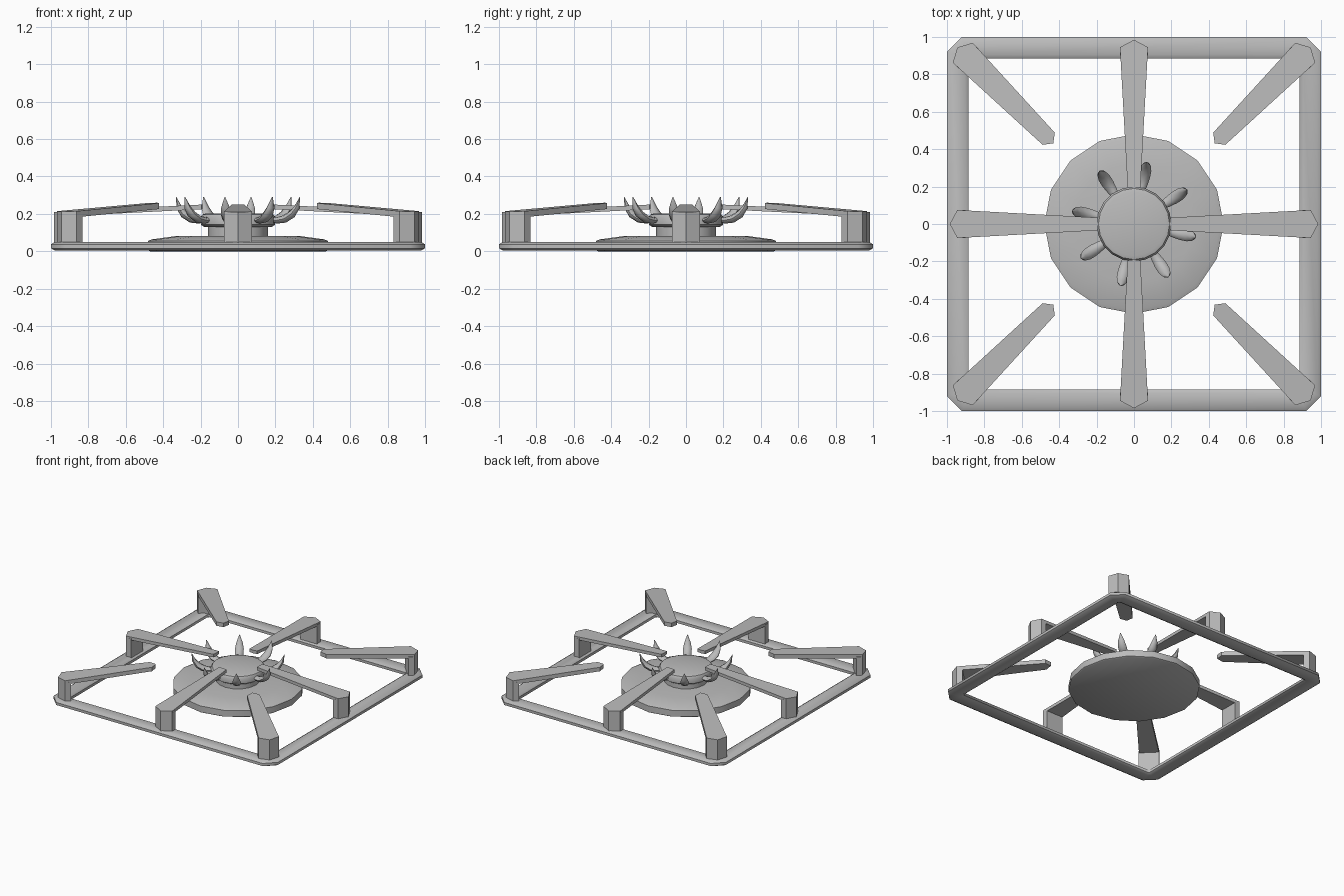
import bpy, bmesh
from math import sin, cos, pi, radians
from mathutils import Matrix, Vector

cube = bpy.data.objects.get("Cube")
if cube:
    bpy.data.objects.remove(cube)

metal = bpy.data.materials.new("grey_metal")
metal.use_nodes = True
grey = (0.5, 0.5, 0.5, 1)
metal.diffuse_color = grey
metal.node_tree.nodes["Principled BSDF"].inputs["Base Color"].default_value = grey


def loft(name, rings, turn=0, wrap=False, angle=35):
    """Skin a list of equal point rings; cap the ends, or join them if wrap."""
    bm = bmesh.new()
    loops = [[bm.verts.new(p) for p in ring] for ring in rings]
    pairs = list(zip(loops, loops[1:]))
    if wrap:
        pairs.append((loops[-1], loops[0]))
    else:
        bm.faces.new(loops[0][::-1])
        bm.faces.new(loops[-1])
    n = len(loops[0])
    for a, b in pairs:
        for i in range(n):
            j = (i + 1) % n
            bm.faces.new((a[i], a[j], b[j], b[i]))
    bmesh.ops.recalc_face_normals(bm, faces=bm.faces)
    bm.transform(Matrix.Rotation(turn, 4, "Z"))
    mesh = bpy.data.meshes.new(name)
    bm.to_mesh(mesh)
    bm.free()
    mesh.materials.append(metal)
    obj = bpy.data.objects.new(name, mesh)
    bpy.context.collection.objects.link(obj)
    bpy.ops.object.select_all(action="DESELECT")
    obj.select_set(True)
    bpy.context.view_layer.objects.active = obj
    bpy.ops.object.shade_smooth_by_angle(angle=radians(angle))
    return obj


def lathe(name, profile, sides):
    rings = [[(r * cos(2 * pi * i / sides), r * sin(2 * pi * i / sides), z)
              for i in range(sides)] for r, z in profile]
    return loft(name, rings)


# Square frame: rounded bar section, with clipped outer corners
def frame_ring(inset, z):
    s = 1 - inset
    c = s - 0.08 * (1 - inset / 0.125)
    return [(s, -c, z), (s, c, z), (c, s, z), (-c, s, z),
            (-s, c, z), (-s, -c, z), (-c, -s, z), (c, -s, z)]


section = [(0, 0.016), (0, 0.037), (0.02, 0.05), (0.095, 0.05),
           (0.115, 0.037), (0.115, 0.016), (0.095, 0.005), (0.02, 0.005)]
loft("frame", [frame_ring(d, z) for d, z in section], wrap=True, angle=50)

# Burner: wide plate, neck and rounded cap
lathe("base_plate", [(0.47, 0), (0.48, 0.006), (0.48, 0.056), (0.46, 0.064),
                     (0.32, 0.083)], 16)
lathe("burner_neck", [(0.16, 0.075), (0.16, 0.14)], 16)
lathe("burner_cap", [(0.18, 0.13), (0.198, 0.142), (0.2, 0.18),
                     (0.19, 0.197), (0.17, 0.203)], 20)


# Pan supports: a leg on the frame with a tapered, rising arm
def support(name, turn, tip, end, half, end_half, top, end_top, thick, point):
    outer = tip - 0.04
    plan = [(tip, 0), (outer, half), (end + point, end_half), (end, 0),
            (end + point, -end_half), (outer, -half)]

    def height(x):
        return top + (end_top - top) * (tip - x) / (tip - end)

    rings = [[(x, y, height(x) - thick) for x, y in plan],
             [(x, y, height(x)) for x, y in plan]]
    loft(name + "_arm", rings, turn)
    leg = [(tip, 0), (outer, half), (outer - 0.045, half),
           (outer - 0.045, -half), (outer, -half)]
    loft(name + "_leg", [[(x, y, 0.03) for x, y in leg],
                         [(x, y, height(x) - thick / 2) for x, y in leg]],
         turn, angle=45)


for i, side in enumerate(("left", "back", "right", "front")):
    support(side + "_support", i * pi / 2, 0.985, 0.19, 0.075, 0.034,
            0.21, 0.25, 0.025, 0.005)
    support(side + "_corner_support", (i + 0.5) * pi / 2, 1.335, 0.61, 0.075,
            0.046, 0.212, 0.26, 0.032, 0.035)

# Flames: curved horns that widen and then taper to a point
path = [(0.17, 0.172, 0.018), (0.21, 0.165, 0.026), (0.255, 0.173, 0.032),
        (0.295, 0.198, 0.032), (0.322, 0.235, 0.023), (0.338, 0.29, 0.002)]
for k in range(8):
    rings = []
    for i, (r, z, w) in enumerate(path):
        a, b = path[max(i - 1, 0)], path[min(i + 1, len(path) - 1)]
        t = Vector((b[0] - a[0], 0, b[1] - a[1])).normalized()
        normal = Vector((-t.z, 0, t.x))
        rings.append([Vector((r, 0, z)) + Vector((0, w * cos(u), 0))
                      + normal * 0.65 * w * sin(u)
                      for u in (j * pi / 4 for j in range(8))])
    loft("flame_%d" % (k + 1), rings, radians(33 + 45 * k), angle=60)
